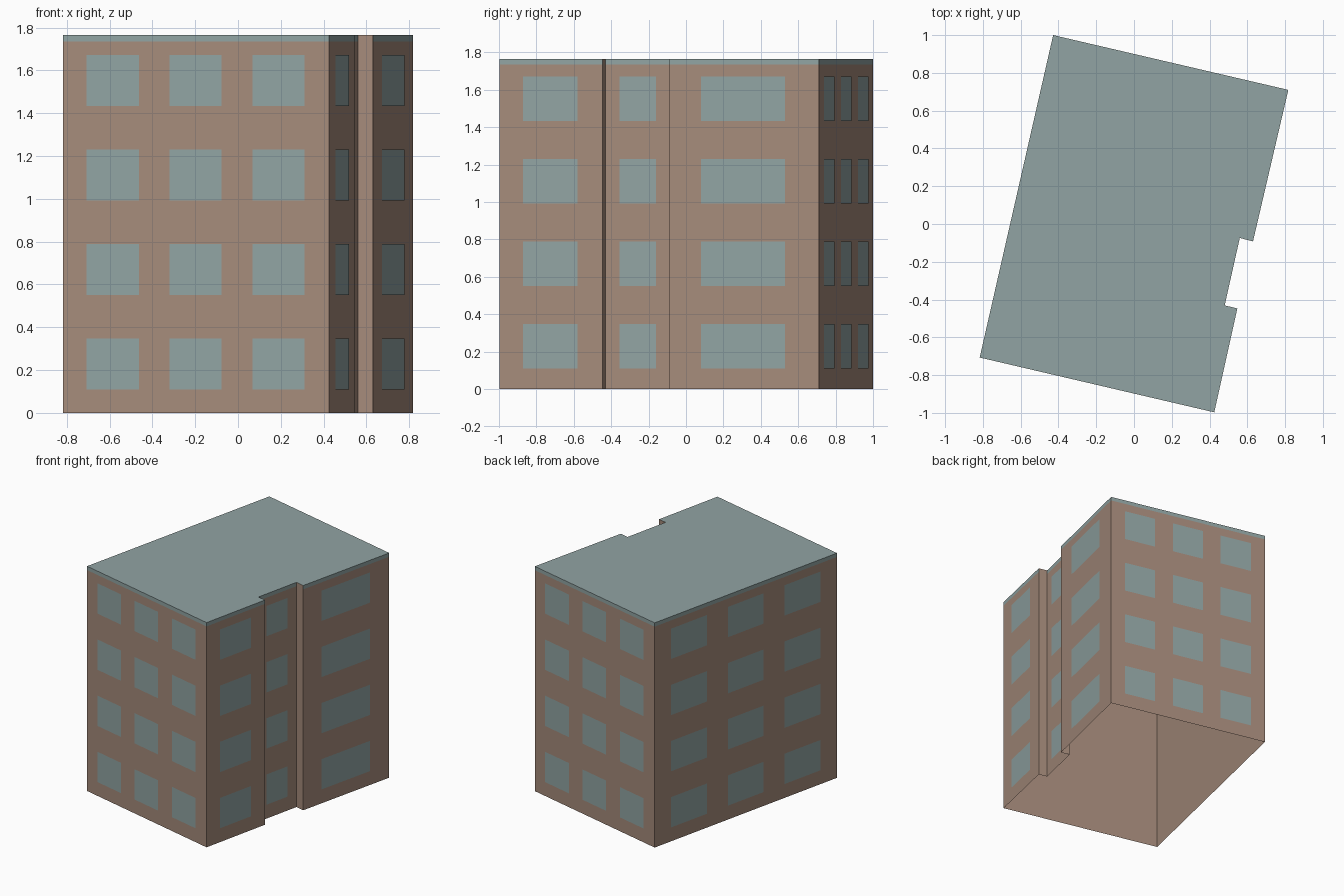
import bpy
from mathutils import Vector

cube = bpy.data.objects.get("Cube")
if cube:
    bpy.data.objects.remove(cube)


def make_material(name, color):
    mat = bpy.data.materials.new(name)
    mat.use_nodes = True
    mat.diffuse_color = (*color, 1)
    mat.node_tree.nodes["Principled BSDF"].inputs["Base Color"].default_value = (*color, 1)
    return mat


brown = make_material("brown wall", (0.376, 0.258, 0.198))
teal = make_material("grey teal", (0.283, 0.371, 0.366))

HEIGHT, BAND = 1.765, 1.735
FLOORS, FIRST_SILL, STOREY, WINDOW_HEIGHT = 4, 0.11, 0.441, 0.238

# Footprint, counter-clockwise from the front left corner
corners = [Vector(p) for p in (
    (-0.817, -0.707), (0.425, -0.997), (0.547, -0.447), (0.48, -0.431),
    (0.56, -0.074), (0.63, -0.092), (0.817, 0.71), (-0.428, 1.0))]
walls = list(zip(corners, corners[1:] + corners[:1]))

# Window spans along each wall, as fractions of its length
three = [(0.089, 0.286), (0.4, 0.596), (0.712, 0.909)]
spans = {0: three, 1: [(0.227, 0.757)], 3: [(0.21, 0.757)],
         5: [(0.214, 0.775)], 6: three, 7: three}


def upright(a, b, low, high):
    """Corners of an upright rectangle between two plan points."""
    return [(*a, low), (*b, low), (*b, high), (*a, high)]


def make_object(name, polygons, mat):
    verts, faces = [], []
    for poly in polygons:
        faces.append(range(len(verts), len(verts) + len(poly)))
        verts.extend(poly)
    mesh = bpy.data.meshes.new(name)
    mesh.from_pydata(verts, [], [list(f) for f in faces])
    mesh.materials.append(mat)
    obj = bpy.data.objects.new(name, mesh)
    bpy.context.collection.objects.link(obj)
    return obj


# Wall shell, open underneath; the short notch returns run up to the roof
is_return = lambda a, b: (b - a).length < 0.1
make_object("walls", [upright(a, b, 0, HEIGHT if is_return(a, b) else BAND)
                      for a, b in walls], brown)

# Roof slab edge and top
make_object("roof_band", [upright(a, b, BAND, HEIGHT)
                          for a, b in walls if not is_return(a, b)], teal)
make_object("roof", [[(*c, HEIGHT) for c in corners]], teal)

# Window panes, just proud of the walls
panes = []
for index, columns in spans.items():
    a, b = walls[index]
    along = (b - a).normalized()
    proud = Vector((along.y, -along.x)) * 0.002
    for start, end in columns:
        for floor in range(FLOORS):
            sill = FIRST_SILL + floor * STOREY
            panes.append(upright(a.lerp(b, start) + proud, a.lerp(b, end) + proud,
                                 sill, sill + WINDOW_HEIGHT))
make_object("windows", panes, teal)
